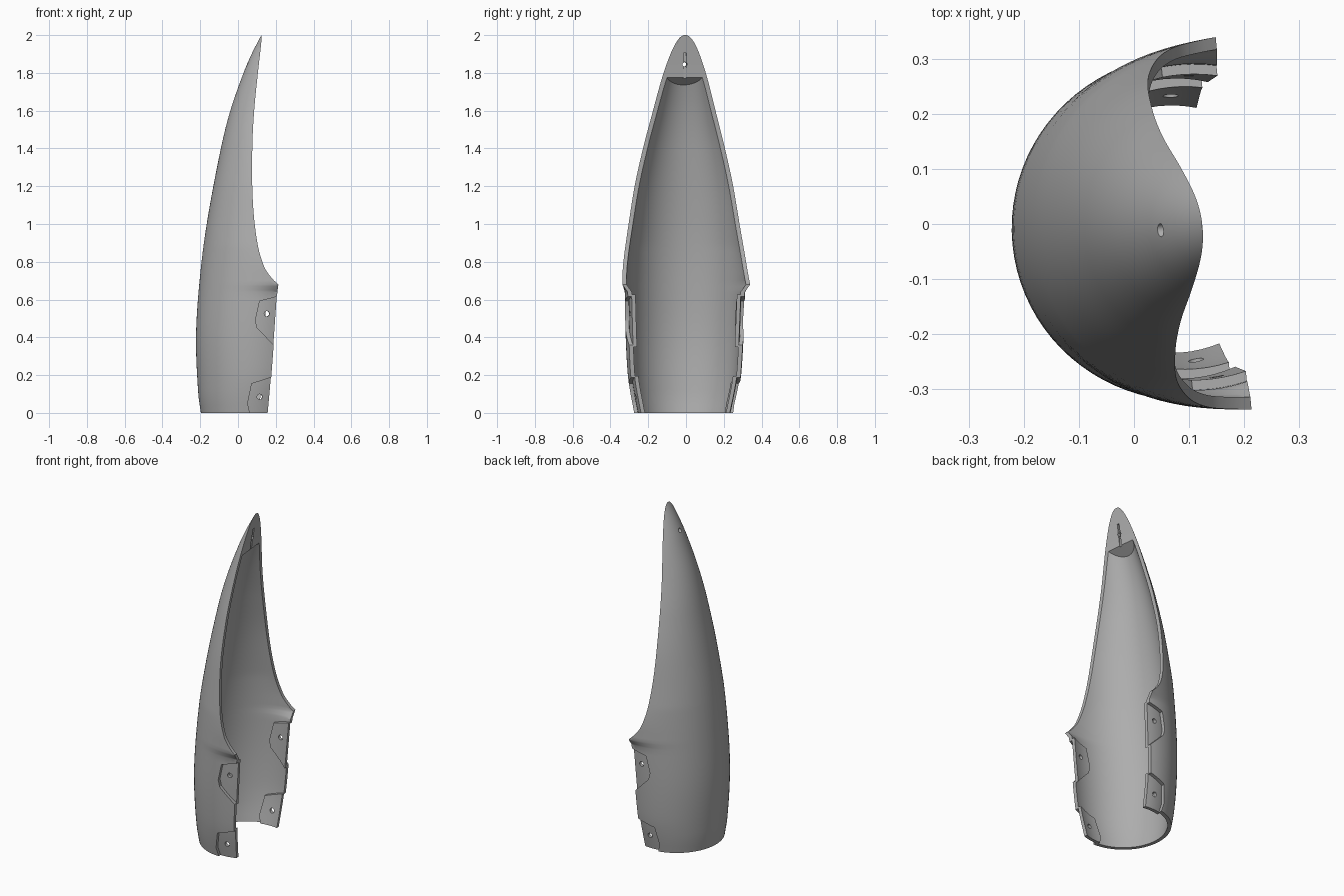
import bpy, bmesh, math
from mathutils import Matrix

if "Cube" in bpy.data.objects:
    bpy.data.objects.remove(bpy.data.objects["Cube"], do_unlink=True)

grey = bpy.data.materials.new("shell grey")
grey.use_nodes = True
grey.diffuse_color = (0.42, 0.42, 0.42, 1)
grey.node_tree.nodes["Principled BSDF"].inputs["Base Color"].default_value = grey.diffuse_color

# Profile tables: height (or distance from tip) against size
BACK = [(0, -.196), (.1, -.21), (.4, -.222), (.7, -.203), (1, -.165), (1.4, -.09),
        (1.6, -.04), (1.8, .03), (1.9, .073), (2, .1245)]
RIM_LOW = [(0, .135), (.35, .16), (.68, .182)]
RIM_HIGH = [(.68, .182), (.71, .15), (.77, .109), (.9, .073), (1.13, .052),
            (1.4, .055), (1.6, .07), (1.8, .095), (2, .125)]
RADIUS = [(0, .265), (.1, .285), (.2, .3), (.4, .312), (.68, .32)]
WIDTH = [(0, .002), (.173, .042), (.316, .077), (.447, .112), (.632, .166), (.775, .218),
         (.894, .262), (1, .295), (1.095, .326), (1.149, .34)]
TIP, CORNER, COLS, THICK = 2.0, .68, 48, .022


def curve(table, x):
    """Smooth interpolation through a table of points."""
    n = len(table) - 1
    i = max(k for k in range(n) if k == 0 or table[k][0] <= x)

    def slope(k):
        a, b = table[max(k - 1, 0)], table[min(k + 1, n)]
        return (b[1] - a[1]) / (b[0] - a[0])
    (x0, y0), (x1, y1) = table[i], table[i + 1]
    h = x1 - x0
    t = (x - x0) / h
    return (y0 * (1 + 2 * t) * (1 - t) ** 2 + y1 * t * t * (3 - 2 * t)
            + h * slope(i) * t * (1 - t) ** 2 - h * slope(i + 1) * t * t * (1 - t))


def section(z, inset, cap=True):
    """Arc of the shell at height z, from one rim to the other."""
    back = curve(BACK, z)
    if z > CORNER:
        rim, width = curve(RIM_HIGH, z), curve(WIDTH, math.sqrt(TIP - z))
        depth = max(rim - back, .0005)
        radius = min((depth ** 2 + width ** 2) / (2 * depth), .32)
        fade = 1
    else:
        rim, radius, width = curve(RIM_LOW, z), curve(RADIUS, z), .34
        depth = rim - back
        fade = max(0, 1 - (CORNER - z) / .04)
    centre = back + radius
    edge = math.acos(max(-1, min(1, (centre - rim) / radius)))
    flare = max(0, width - radius * math.sin(edge)) * fade
    r = radius - min(inset, .4 * depth)
    edge = math.acos(max(-1, min(1, (centre - rim) / r)))
    points = []
    for i in range(COLS + 1):
        t = 2 * i / COLS - 1
        bulge = math.copysign(flare * abs(t) ** 6, t)
        points.append((centre - r * math.cos(edge * t), r * math.sin(edge * t) + bulge, z))
    return points


def make(name, bm):
    bmesh.ops.recalc_face_normals(bm, faces=bm.faces)
    mesh = bpy.data.meshes.new(name)
    bm.to_mesh(mesh)
    bm.free()
    mesh.materials.append(grey)
    obj = bpy.data.objects.new(name, mesh)
    bpy.context.collection.objects.link(obj)
    return obj


def loft(name, loops):
    """Closed solid through a stack of closed loops."""
    bm = bmesh.new()
    rings = [[bm.verts.new(p) for p in loop] for loop in loops]
    n = len(rings[0])
    for a, b in zip(rings, rings[1:]):
        for i in range(n):
            j = (i + 1) % n
            bm.faces.new((a[i], a[j], b[j], b[i]))
    for ring in (rings[0], rings[-1]):
        half = n // 2
        if n > COLS + 1:   # hollow section: bridge outer to inner arc
            for i in range(half - 1):
                bm.faces.new((ring[i], ring[i + 1], ring[n - 2 - i], ring[n - 1 - i]))
        else:
            bm.faces.new(ring)
    return make(name, bm)


def shell(name, heights, outer, inner):
    return loft(name, [section(z, outer) + section(z, inner)[::-1] for z in heights])


def prism(outline, grow=1.0):
    """Side-to-side cutter from an x, z outline."""
    cx = sum(p[0] for p in outline) / len(outline)
    cz = sum(p[1] for p in outline) / len(outline)
    pts = [(cx + (x - cx) * grow, cz + (z - cz) * grow) for x, z in outline]
    return loft("cutter", [[(x, y, z) for x, z in pts] for y in (-.6, .6)])


def rod(x, z, r, along_x=False):
    bm = bmesh.new()
    turn = Matrix.Rotation(math.pi / 2, 4, 'Y' if along_x else 'X')
    bmesh.ops.create_cone(bm, cap_ends=True, segments=24, radius1=r, radius2=r, depth=1.2,
                          matrix=Matrix.Translation((x, 0, z)) @ turn)
    return make("cutter", bm)


def boolean(obj, cutter, operation):
    mod = obj.modifiers.new("cut", 'BOOLEAN')
    mod.operation, mod.solver, mod.object = operation, 'EXACT', cutter
    bpy.context.view_layer.objects.active = obj
    bpy.ops.object.modifier_apply(modifier=mod.name)
    bpy.data.objects.remove(cutter, do_unlink=True)


# Main curved shell
low = [.04 * i for i in range(17)] + [.65, .66, .67, CORNER]
top = math.sqrt(TIP - CORNER)
high = [TIP - (top + (.02 - top) * i / 130) ** 2 for i in range(1, 131)]
body = shell("curved_shell", low + high, 0, THICK)

# Recessed mounting tabs on both sides
UPPER = [(.3, .65), (.18, .616), (.085, .592), (.062, .49), (.072, .45), (.16, .36), (.3, .22)]
LOWER = [(.3, .22), (.14, .185), (.045, .155), (.025, .05), (.045, -.03), (.3, -.03)]
parts = [body]
for label, outline, hole in (("upper_tabs", UPPER, (.125, .525)), ("lower_tabs", LOWER, (.09, .085))):
    tabs = shell(label, low[:17], THICK - .002, THICK * 2 - .004)
    boolean(tabs, prism(outline, 1.08), 'INTERSECT')
    boolean(tabs, rod(*hole, .014), 'DIFFERENCE')
    boolean(body, prism(outline), 'DIFFERENCE')
    parts.append(tabs)

# Solid tip with slanted underside, slot and through hole
plug = loft("tip_plug", [section(z, .01) for z in high if z > 1.66])
wedge = loft("cutter", [[(-.3, y, 1.5), (.4, y, 1.5), (.4, y, 2.07), (.092, y, 1.775),
                         (.01, y, 1.725), (-.3, y, 1.55)] for y in (-.4, .4)])
boolean(plug, wedge, 'DIFFERENCE')
slot = loft("cutter", [[(.08, y, 1.7), (.2, y, 1.7), (.2, y, 1.905), (.097, y, 1.905)]
                       for y in (-.007, .007)])
boolean(plug, slot, 'DIFFERENCE')
for part in (plug, body):
    boolean(part, rod(.1, 1.845, .012, True), 'DIFFERENCE')
parts.append(plug)

# Turn slightly about the vertical axis and shade
place = Matrix.Translation((0, -.016, 0)) @ Matrix.Rotation(math.radians(5.5), 4, 'Z')
for part in parts:
    part.data.transform(place)
    bpy.ops.object.select_all(action='DESELECT')
    part.select_set(True)
    bpy.context.view_layer.objects.active = part
    bpy.ops.object.shade_smooth_by_angle(angle=math.radians(30))
